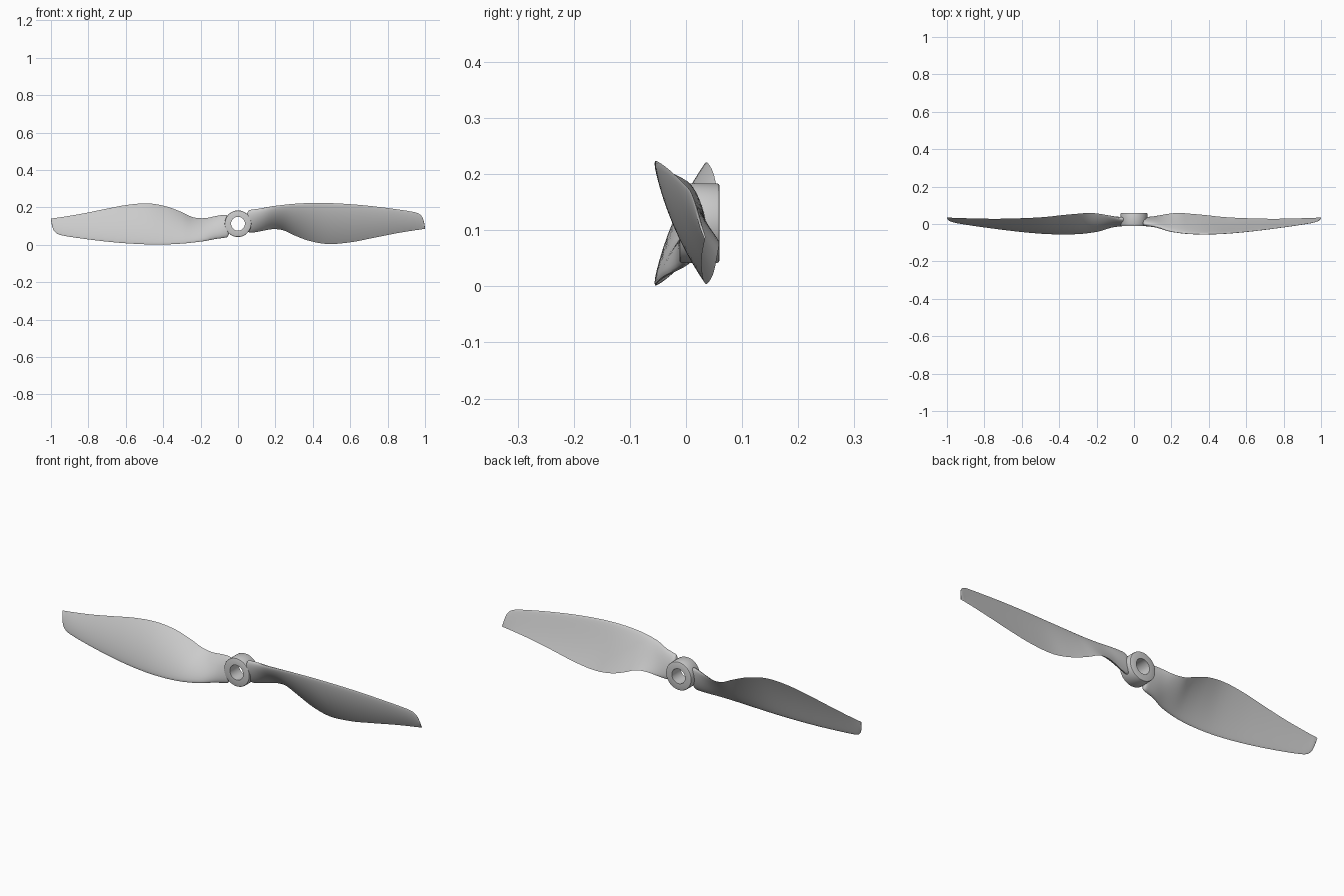
import bpy, bmesh
from math import sin, cos, pi, sqrt
from mathutils import Vector, Matrix

if "Cube" in bpy.data.objects:
    bpy.data.objects.remove(bpy.data.objects["Cube"])

CZ = 0.1125  # height of the hub axis

# blade stations: x, leading edge (y, z), trailing edge (y, z), thickness, camber
STATIONS = [
    (0.048, 0.003, 0.165, 0.022, 0.082, 0.026, 0.000),
    (0.055, -0.001, 0.182, 0.026, 0.069, 0.036, 0.000),
    (0.075, -0.004, 0.188, 0.031, 0.065, 0.038, 0.001),
    (0.12, -0.014, 0.194, 0.042, 0.072, 0.033, 0.003),
    (0.18, -0.036, 0.205, 0.054, 0.083, 0.025, 0.005),
    (0.24, -0.047, 0.213, 0.059, 0.078, 0.020, 0.008),
    (0.30, -0.053, 0.219, 0.055, 0.051, 0.017, 0.009),
    (0.38, -0.055, 0.223, 0.048, 0.021, 0.015, 0.009),
    (0.48, -0.052, 0.223, 0.037, 0.004, 0.013, 0.009),
    (0.60, -0.042, 0.217, 0.031, 0.013, 0.011, 0.008),
    (0.72, -0.028, 0.206, 0.028, 0.036, 0.009, 0.006),
    (0.84, -0.012, 0.191, 0.029, 0.060, 0.007, 0.004),
    (0.93, 0.002, 0.177, 0.032, 0.075, 0.006, 0.003),
    (0.965, 0.009, 0.167, 0.033, 0.080, 0.005, 0.002),
    (0.985, 0.016, 0.148, 0.034, 0.083, 0.004, 0.001),
    (0.995, 0.024, 0.120, 0.034, 0.084, 0.003, 0.001),
    (1.0, 0.032, 0.091, 0.034, 0.085, 0.002, 0.000),
]


def smooth_stations(rows, steps):
    """Fill in between the stations with Hermite curves that respect spacing."""
    n = len(rows)

    def slope(i, k):
        a, b = rows[max(i - 1, 0)], rows[min(i + 1, n - 1)]
        return (b[k] - a[k]) / (b[0] - a[0])
    out = []
    for i in range(n - 1):
        p, q = rows[i], rows[i + 1]
        h = q[0] - p[0]
        for s in range(steps):
            t = s / steps
            row = [p[0] + t * h]
            for k in range(1, 7):
                row.append((2*t**3 - 3*t*t + 1) * p[k] + (t**3 - 2*t*t + t) * h * slope(i, k)
                           + (3*t*t - 2*t**3) * q[k] + (t**3 - t*t) * h * slope(i + 1, k))
            out.append(row)
    return out + [list(rows[-1])]


def section(row, n=14):
    """Closed cambered airfoil loop at one station."""
    x, ly, lz, ty, tz, thick, camber = row
    le, te = Vector((x, ly, lz)), Vector((x, ty, tz))
    c = te - le
    nrm = Vector((0, c.z, -c.y)).normalized()
    blunt = max(0.0, min(1.0, (0.20 - x) / 0.14))  # rounded root, sharp outer blade

    def point(u, side):
        foil = 2.6 * sqrt(u) * (1 - u) ** 0.95 * 0.5
        oval = sqrt(max(0, 4 * u * (1 - u))) * 0.5
        half = thick * (blunt * oval + (1 - blunt) * foil) + 0.0008 * sin(pi * u)
        return le + c * u + nrm * (4 * camber * u * (1 - u) + side * half)
    us = [(1 - cos(pi * i / n)) / 2 for i in range(n + 1)]
    return [point(u, 1) for u in us] + [point(u, -1) for u in us[-2:0:-1]]


def finish(name, bm, angle):
    bmesh.ops.recalc_face_normals(bm, faces=bm.faces)
    me = bpy.data.meshes.new(name)
    bm.to_mesh(me)
    bm.free()
    ob = bpy.data.objects.new(name, me)
    bpy.context.collection.objects.link(ob)
    bpy.ops.object.select_all(action='DESELECT')
    ob.select_set(True)
    bpy.context.view_layer.objects.active = ob
    bpy.ops.object.shade_smooth_by_angle(angle=angle)
    return ob


def loft(bm, loops, closed):
    rings = [[bm.verts.new(p) for p in loop] for loop in loops]
    pairs = list(zip(rings, rings[1:])) + ([(rings[-1], rings[0])] if closed else [])
    for a, b in pairs:
        for j in range(len(a)):
            k = (j + 1) % len(a)
            bm.faces.new((a[j], a[k], b[k], b[j]))
    if not closed:
        bm.faces.new(rings[0])
        bm.faces.new(rings[-1])


# two blades, half a turn apart about the hub axis
for i, name in enumerate(("right_blade", "left_blade")):
    bm = bmesh.new()
    loft(bm, [section(r) for r in smooth_stations(STATIONS, 4)], False)
    bmesh.ops.rotate(bm, verts=bm.verts, cent=(0, 0, CZ), matrix=Matrix.Rotation(pi * i, 3, 'Y'))
    finish(name, bm, 0.8)

# hub ring with bored centre and softened rims: (radius, y)
profile = [(0.037, -0.012), (0.066, -0.012), (0.0695, -0.0105), (0.071, -0.007),
           (0.071, 0.055), (0.0695, 0.0585), (0.066, 0.06), (0.037, 0.06)]
bm = bmesh.new()
N = 64
loft(bm, [[Vector((r * cos(2 * pi * s / N), y, CZ + r * sin(2 * pi * s / N)))
           for r, y in profile] for s in range(N)], True)
finish("hub", bm, 0.6)
